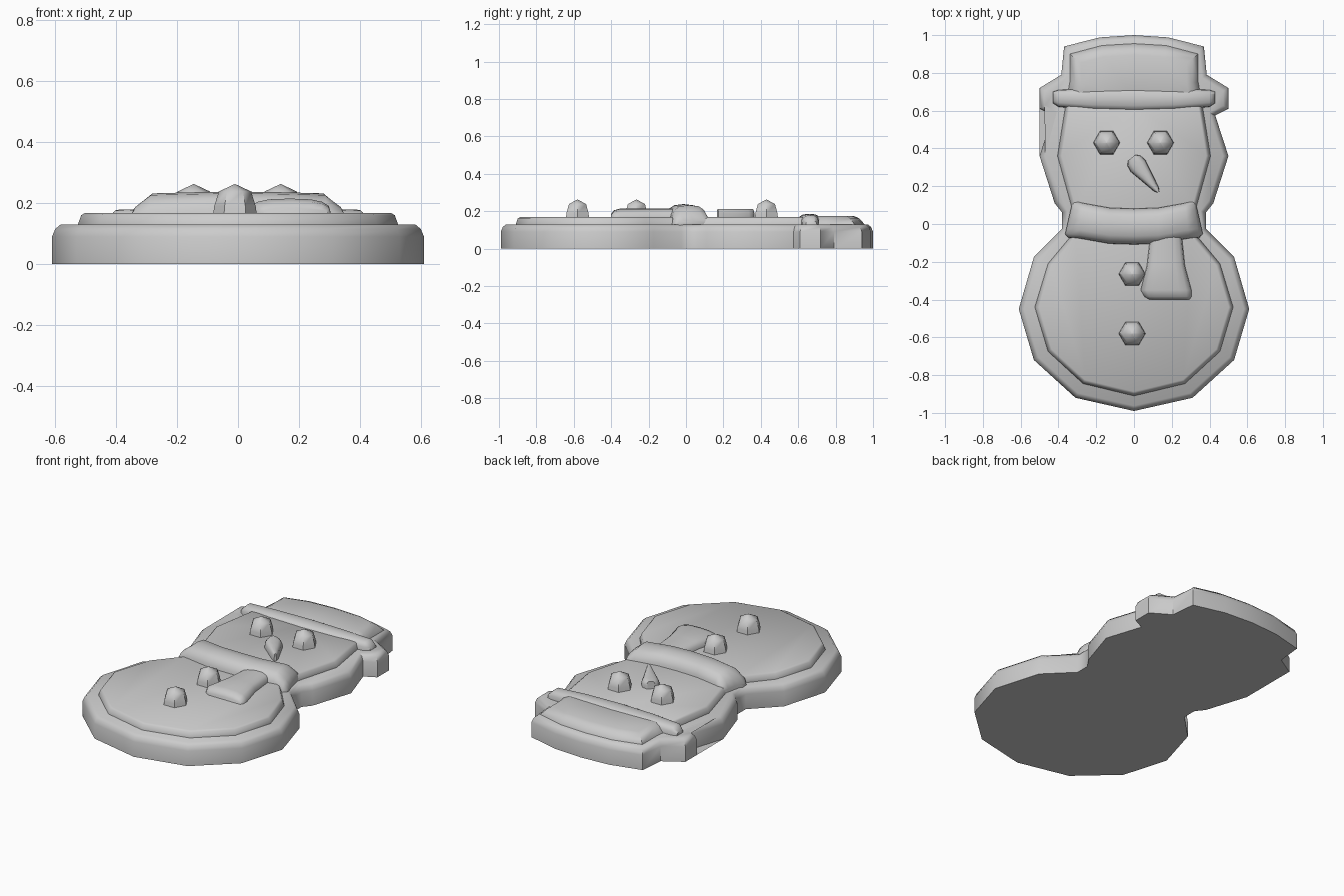
import bpy
import bmesh
import math
from mathutils import Vector

if "Cube" in bpy.data.objects:
    bpy.data.objects.remove(bpy.data.objects["Cube"], do_unlink=True)

GREY = (0.6, 0.6, 0.6, 1.0)
grey = bpy.data.materials.new("plain_grey")
grey.use_nodes = True
grey.diffuse_color = GREY
grey.node_tree.nodes["Principled BSDF"].inputs["Base Color"].default_value = GREY


def loft(name, rings, angle=40):
    """Skin a list of equal-length closed rings and cap both ends."""
    bm = bmesh.new()
    rows = [[bm.verts.new(p) for p in ring] for ring in rings]
    for a, b in zip(rows, rows[1:]):
        for i in range(len(a)):
            j = (i + 1) % len(a)
            bm.faces.new((a[i], a[j], b[j], b[i]))
    caps = [bm.faces.new(rows[0]), bm.faces.new(rows[-1])]
    bmesh.ops.triangulate(bm, faces=caps)
    bmesh.ops.remove_doubles(bm, verts=bm.verts, dist=0.0005)
    bmesh.ops.recalc_face_normals(bm, faces=bm.faces)
    mesh = bpy.data.meshes.new(name)
    bm.to_mesh(mesh)
    bm.free()
    mesh.materials.append(grey)
    obj = bpy.data.objects.new(name, mesh)
    bpy.context.collection.objects.link(obj)
    bpy.ops.object.select_all(action="DESELECT")
    obj.select_set(True)
    bpy.context.view_layer.objects.active = obj
    bpy.ops.object.shade_smooth_by_angle(angle=math.radians(angle))
    return obj


def mirrored(half):
    """Close a right-hand outline, listed from bottom to top, by mirroring it."""
    return half + [(-x, y) for x, y in reversed(half) if x > 0]


def inset(outline, d):
    """Move a counter-clockwise outline inwards by d."""
    pts = [Vector(p) for p in outline]
    out = []
    for i, p in enumerate(pts):
        e1 = (p - pts[i - 1]).normalized()
        e2 = (pts[(i + 1) % len(pts)] - p).normalized()
        n1, n2 = Vector((-e1.y, e1.x)), Vector((-e2.y, e2.x))
        out.append(p + (n1 + n2) * d / max(1 + n1.dot(n2), 0.6))
    return out


def plate(name, half, steps, angle=40):
    """Stack insets of an outline: steps are (inset, height)."""
    outline = mirrored(half)
    return loft(name, [[(p[0], p[1], z) for p in inset(outline, d)] for d, z in steps], angle)


def arch(a, b, top, base, square=0.7, n=8):
    """Domed cross-section between ground points a and b."""
    a, b = Vector(a), Vector(b)
    ring = [(a.x, a.y, 0.08)]
    for i in range(n + 1):
        t = math.pi * i / n
        c = math.cos(t)
        f = 0.5 - 0.5 * math.copysign(abs(c) ** square, c)
        p = a.lerp(b, f)
        ring.append((p.x, p.y, base + (top - base) * math.sin(t) ** square))
    ring.append((b.x, b.y, 0.08))
    return ring


# Base slab with rounded rim
base_half = [(0, -0.99), (0.31, -0.92), (0.53, -0.72), (0.61, -0.45), (0.53, -0.175),
             (0.38, -0.025), (0.38, 0.06), (0.42, 0.11), (0.50, 0.36), (0.43, 0.575),
             (0.50, 0.61), (0.50, 0.72), (0.385, 0.79), (0.37, 0.94), (0.18, 0.988), (0, 1.0)]
plate("base_slab", base_half, [(0, 0), (0, 0.09), (0.01, 0.115), (0.027, 0.13)], 50)

# Raised face and belly
icing_half = [(0, -0.91), (0.27, -0.845), (0.455, -0.675), (0.525, -0.44), (0.455, -0.21),
              (0.33, -0.06), (0.33, 0.09), (0.405, 0.36), (0.36, 0.64), (0, 0.66)]
plate("raised_face_and_belly", icing_half, [(0, 0.11), (0, 0.13), (0.01, 0.16), (0.022, 0.168)])

# Hat crown
crown_half = [(0, 0.61), (0.36, 0.64), (0.34, 0.75), (0.34, 0.90), (0.17, 0.945), (0, 0.955)]
plate("hat_crown", crown_half, [(0, 0.11), (0, 0.13), (0.03, 0.163), (0.06, 0.175)], 50)

# Hat brim, bowed across the forehead
brim = [(-0.43, 0.64, 0.70, 0.15), (-0.40, 0.62, 0.71, 0.178), (-0.22, 0.602, 0.72, 0.184),
        (0, 0.595, 0.725, 0.186)]
brim += [(-x, lo, hi, z) for x, lo, hi, z in reversed(brim[:-1])]
loft("hat_brim", [arch((x, lo), (x, hi), z, 0.125) for x, lo, hi, z in brim], 50)

# Scarf wrapped over the neck, flaring at both ends
scarf = [(-0.365, -0.325, -0.055, 0.12, 0.15), (-0.345, -0.315, -0.075, 0.128, 0.19),
         (-0.29, -0.27, -0.08, 0.115, 0.232), (-0.13, -0.13, -0.108, 0.09, 0.236),
         (0, 0, -0.112, 0.085, 0.238)]
scarf += [(-lx, -hx, lo, hi, z) for lx, hx, lo, hi, z in reversed(scarf[:-1])]
loft("scarf", [arch((lx, lo), (hx, hi), z, 0.125) for lx, hx, lo, hi, z in scarf], 50)

# Hanging scarf tail, widening towards its hem
tail = [(-0.40, 0.08, 0.295, 0.185), (-0.385, 0.055, 0.305, 0.205), (-0.35, 0.035, 0.305, 0.215),
        (-0.22, 0.068, 0.27, 0.215), (-0.03, 0.09, 0.25, 0.215)]
loft("scarf_tail", [arch((x0, y), (x1, y), z, 0.165) for y, x0, x1, z in tail], 50)


# Six-sided studs for eyes and buttons
def stud(name, cx, cy):
    profile = [(0.073, 0.15), (0.068, 0.19), (0.053, 0.238), (0.0, 0.262)]
    loft(name, [[(cx + r * math.cos(i * math.pi / 3), cy + r * math.sin(i * math.pi / 3), z)
                 for i in range(6)] for r, z in profile[:-1]]
         + [[(cx + 0.002 * math.cos(i * math.pi / 3), cy + 0.002 * math.sin(i * math.pi / 3),
              profile[-1][1]) for i in range(6)]], 50)


stud("left_eye", 0.14, 0.43)
stud("right_eye", -0.145, 0.43)
stud("upper_button", -0.01, -0.265)
stud("lower_button", -0.01, -0.58)

# Tapered carrot nose lying on the face
root, tip = Vector((0.0, 0.335)), Vector((0.125, 0.175))
along = (tip - root).normalized()
side = Vector((-along.y, along.x))
nose = [(-0.02, 0.025), (0.0, 0.044), (0.035, 0.05), (0.10, 0.036), (0.19, 0.017), (0.21, 0.006)]
loft("carrot_nose", [arch(root + along * s - side * w, root + along * s + side * w, 0.213, 0.165)
                     for s, w in nose], 50)
